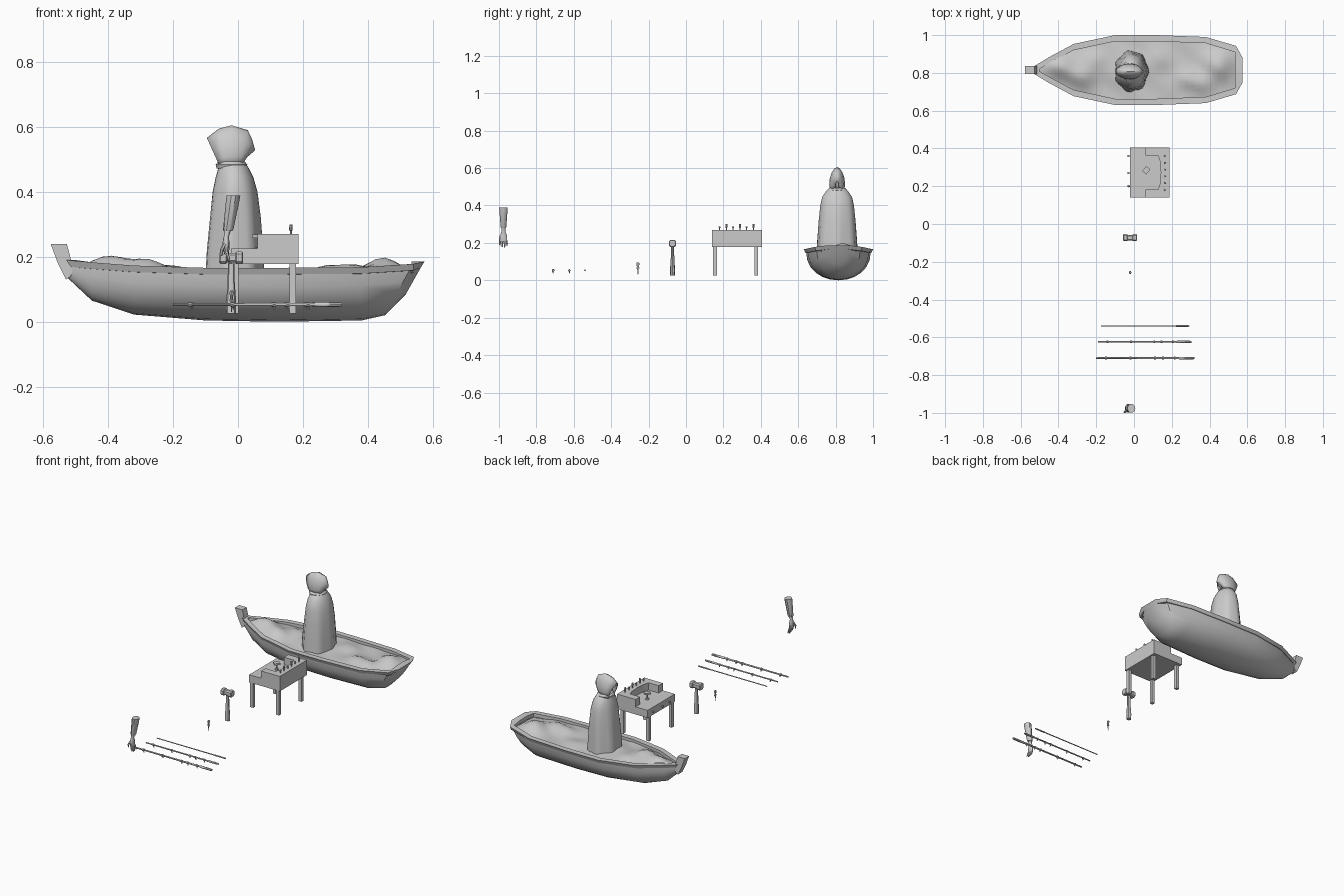
import bpy, bmesh, math
from mathutils import Vector

if "Cube" in bpy.data.objects:
    bpy.data.objects.remove(bpy.data.objects["Cube"])

def mesh(name, verts, faces, smooth=None):
    me = bpy.data.meshes.new(name)
    me.from_pydata([tuple(v) for v in verts], [], faces)
    bm = bmesh.new()
    bm.from_mesh(me)
    bmesh.ops.recalc_face_normals(bm, faces=bm.faces)
    bm.to_mesh(me)
    bm.free()
    ob = bpy.data.objects.new(name, me)
    bpy.context.collection.objects.link(ob)
    if smooth:
        bpy.ops.object.select_all(action='DESELECT')
        ob.select_set(True)
        bpy.context.view_layer.objects.active = ob
        bpy.ops.object.shade_smooth_by_angle(angle=math.radians(smooth))
    return ob

def loft(name, rings, closed=True, caps=True, wrap=False, smooth=None):
    n, m = len(rings[0]), len(rings)
    faces = []
    for i in range(m if wrap else m - 1):
        k = (i + 1) % m
        for j in range(n if closed else n - 1):
            l = (j + 1) % n
            faces.append((i*n + j, i*n + l, k*n + l, k*n + j))
    if caps and not wrap:
        faces += [tuple(range(n)), tuple(range((m-1)*n, m*n))]
    return mesh(name, [v for r in rings for v in r], faces, smooth)

def box(name, x0, x1, y0, y1, z0, z1):
    return loft(name, [[(x0, y0, z), (x1, y0, z), (x1, y1, z), (x0, y1, z)] for z in (z0, z1)])

def ring(cx, cy, z, rx, ry, n=8, fold=0, phase=0.0):
    out = []
    for i in range(n):
        a = 2*math.pi*i/n + phase
        f = 1 + fold*math.cos(7*a)
        out.append((cx + rx*f*math.cos(a), cy + ry*f*math.sin(a), z))
    return out

def rod(name, pts, n=8, smooth=40):
    """Tube through (x, y, z, radius) points along one direction."""
    d = (Vector(pts[-1][:3]) - Vector(pts[0][:3])).normalized()
    q = d.to_track_quat('Z', 'Y')
    rings = [[Vector(p[:3]) + q @ Vector((p[3]*math.cos(2*math.pi*i/n), p[3]*math.sin(2*math.pi*i/n), 0))
              for i in range(n)] for p in pts]
    return loft(name, rings, smooth=smooth)

# ---- boat: stations are rim x, half width, rim z, keel x, keel z
CY = 0.815
ST = [(-.53, .02, .19, -.53, .14), (-.45, .068, .183, -.45, .065), (-.32, .138, .173, -.32, .022),
      (-.1, .185, .166, -.1, .004), (.12, .185, .166, .12, 0), (.38, .175, .168, .38, .004),
      (.54, .128, .178, .46, .02), (.575, .065, .186, .525, .085)]
hull = []
for xr, w, zr, xk, zk in ST:
    sec = []
    for j in range(13):
        a = math.pi*(j/12 - .5)
        c, s = math.cos(a), math.sin(a)
        c = c**.9
        sec.append((xr - .008*(xr > .5) + (xk - xr)*c, CY + max(w - .012, .012)*s, zr - .012 - (zr - .012 - zk)*c))
    hull.append(sec)
loft("hull", hull, closed=False, smooth=35)

# gunwale swept round the outline
side = [(x, w, z) for x, w, z, _, _ in ST]
loop = [(x, CY + w, z) for x, w, z in side] + [(x, CY - w, z) for x, w, z in reversed(side)]
rim = []
for x, y, z in loop:
    w = abs(y - CY)
    xi = min(max(x, -.5), .535)
    yi = CY + math.copysign(max(w - .033, .006), y - CY)
    xb, yb = min(x, .562), CY + math.copysign(max(w - .009, .01), y - CY)
    rim.append([(x, y, z), (xi, yi, z), (xi, yi, z - .022), (xb, yb, z - .02)])
loft("gunwale", rim, wrap=True, smooth=30)

# lumpy load filling the boat
BUMPS = [(-.4, .02, .10, .07, .050), (-.27, -.03, .07, .06, .036), (-.2, .06, .06, .05, .018), (.27, -.05, .06, .05, .022),
         (.45, .03, .07, .08, .046), (.36, -.07, .06, .05, .02), (.12, .05, .07, .06, .016), (-.07, 0, .09, .08, .014)]
def width(x):
    for a, b in zip(side, side[1:]):
        if x <= b[0]:
            return a[1] + (b[1] - a[1])*(x - a[0])/(b[0] - a[0])
    return side[-1][1]
load = []
for i in range(37):
    x = -.505 + 1.045*i/36
    w = max(width(x) - .028, .008)
    row = []
    for j in range(15):
        y = w*(j/7 - 1)
        z = .15 + sum(h*math.exp(-((x-bx)/sx)**2 - ((y-by)/sy)**2) for bx, by, sx, sy, h in BUMPS)
        row.append((x, CY + y, z + .003*math.sin(31*x + 40*y)))
    load.append(row)
loft("boat_load", load, closed=False, caps=False, smooth=60)

# stem post
prof = [(-.577, .24), (-.527, .24), (-.508, .165), (-.515, .14), (-.53, .13), (-.555, .18)]
loft("stem_post", [[(x, CY + s, z) for x, z in prof] for s in (-.021, .021)])

# ---- hooded figure
FY = .808
loft("cloak", [ring(cx, FY, z, rx, ry, 28, f) for cx, z, rx, ry, f in
     [(-.013, .15, .089, .108, .05), (-.012, .22, .086, .104, .045), (-.01, .32, .078, .098, .03), (-.01, .4, .069, .09, .015),
      (-.011, .445, .058, .08, .005), (-.014, .475, .046, .06, 0), (-.018, .492, .038, .042, 0)]], smooth=50)
hood = []
for xt, zt, xb, zb, w in [(-.096, .566, -.056, .478, .036), (-.06, .594, -.042, .474, .045), (-.02, .605, -.02, .474, .049),
                          (.03, .59, .004, .478, .042), (.044, .56, .014, .485, .03), (.053, .528, .02, .5, .01)]:
    arch = []
    for j in range(11):
        a = math.pi*(j/10)
        t = math.sin(a)**.8 if 0 < j < 10 else 0
        u = .5*t*t + .5*t
        arch.append((xb + (xt - xb)*u, FY - w*math.cos(a)*(1 if t > .6 else .75 + .4*t), zb + (zt - zb)*u))
    hood.append(arch)
h = loft("hood", hood, closed=False, caps=False, smooth=50)
sol = h.modifiers.new("cloth", 'SOLIDIFY')
sol.thickness = .004
loft("head", [ring(-.022, FY, .527 + .045*math.sin(t), .034*math.cos(t), .032*math.cos(t), 14)
     for t in [math.pi*(k/8 - .5)*.98 for k in range(9)]], smooth=60)
rod("nose", [(-.045, FY, .53, .009), (-.066, FY, .517, .003)], 6)
loft("collar", [ring(-.02, FY, z, r, r*1.1, 14) for z, r in [(.472, .046), (.484, .049), (.494, .04)]], smooth=40)

# ---- workbench
box("bench_top", -.022, .187, .14, .405, .178, .225)
u = [(.06, .14), (.187, .14), (.187, .405), (.06, .405), (.06, .362), (.128, .362), (.138, .33), (.142, .272),
     (.138, .215), (.128, .182), (.06, .182)]
loft("bench_riser", [[(x, y, z) for x, y in u] for z in (.225, .27)])
for x in (-.008, .168):
    for y in (.155, .375):
        box("bench_leg", x - .01, x + .01, y - .01, y + .01, .025, .18)
for k in range(6):
    y = .18 + .036*k
    z = .3 if k % 2 else .288
    rod("rack_tool", [(.163, y, .262, .003), (.163, y, .28, .003), (.163, y, .282, .0055), (.163, y, z, .005)])
for y in (.2, .27, .36):
    rod("drawer_knob", [(-.02, y, .2, .003), (-.028, y, .2, .003), (-.029, y, .2, .006), (-.034, y, .2, .005)])
rod("bench_stand", [(.065, .285, .223, .012), (.065, .285, .229, .012), (.065, .285, .23, .005), (.065, .285, .262, .005)])
loft("stand_head", [[(.065 + c*.018 - s*.011, .285 + c*.022 + s*.009, z) for c, s in
     ((-.6, -1), (.6, -1), (.6, 1), (-.6, 1))] for z in (.258, .268)])

# ---- mallet
MX, MY = -.021, -.072
loft("mallet_handle", [ring(MX, MY, z, r, r*.85, 8) for z, r in [(.025, .015), (.06, .0155), (.12, .011), (.18, .01)]], smooth=40)
head = [(-.037, .015, .015), (-.033, .019, .019), (-.016, .019, .019), (-.013, .015, .015),
        (.013, .015, .015), (.016, .019, .019), (.033, .019, .019), (.037, .015, .015)]
loft("mallet_head", [[(MX + x, MY + a*sy, .197 + b*sz) for a, b in
     ((-1, -.6), (-.6, -1), (.6, -1), (1, -.6), (1, .6), (.6, 1), (-.6, 1), (-1, .6))] for x, sy, sz in head])

# ---- small pick
loft("pick", [ring(-.02, -.257, z, r, r*1.3) for z, r in [(.03, .001), (.05, .0025), (.062, .003), (.063, .006),
     (.075, .0045), (.09, .0065), (.096, .004)]], smooth=40)

# ---- fishing rods
for y, x0, x1, r in [(-.54, -.175, .295, .004), (-.624, -.19, .305, .0055), (-.71, -.2, .32, .0065)]:
    L = x1 - x0
    rod("rod_pole", [(x0, y, .053, r*.7), (x1 - .16*L, y, .053, r*.8), (x1 - .155*L, y, .053, r*1.1),
                     (x1 - .01, y, .053, r*1.1), (x1, y, .053, r*.8)])
    if r > .005:
        for f in (.1, .35, .6, .68, .8):
            x = x0 + f*L
            rod("rod_band", [(x - .005, y, .053, r*1.15), (x + .005, y, .053, r*1.15)])
            rod("rod_guide", [(x, y, .05, .003), (x + .004, y, .038, .0025)], 6)

# ---- detached forearm and hand
AY = -.976
loft("sleeve", [ring(cx, AY, z, rx, ry, 10) for cx, z, rx, ry in
     [(-.014, .388, .021, .024), (-.016, .375, .021, .023), (-.03, .285, .016, .016), (-.031, .279, .014, .014)]], smooth=35)
loft("hand", [ring(cx, AY, z, rx, ry, 10) for cx, z, rx, ry in
     [(-.031, .285, .01, .01), (-.036, .262, .008, .011), (-.037, .24, .011, .019), (-.036, .22, .009, .021), (-.035, .207, .007, .02)]],
     smooth=50)
for k, tip in enumerate((.186, .178, .177, .183)):
    d = -.017 + .0113*k
    rod("finger", [(-.035, AY + d, .213, .0052), (-.03, AY + d*1.1, .197, .0048), (-.026, AY + d*1.15, tip, .0028)], 6)
rod("thumb", [(-.04, AY - .014, .24, .006), (-.05, AY - .019, .222, .0055), (-.051, AY - .021, .203, .003)], 6)
